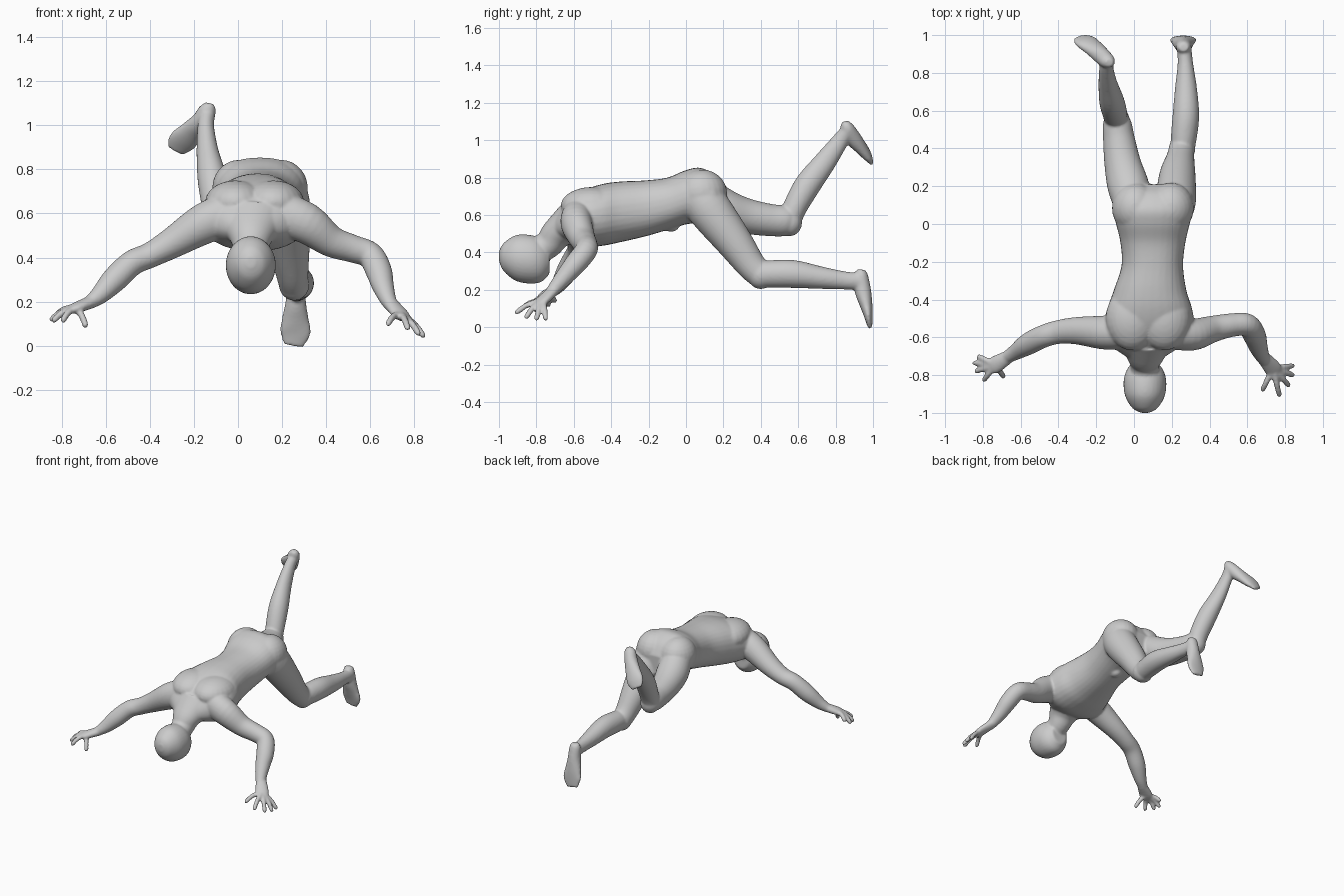
import bpy, bmesh, math
from mathutils import Vector

SIDES = 32
bm = bmesh.new()


def spline(a, b, c, d, t):
    return [0.5 * (2*q + (r-p)*t + (2*p-5*q+4*r-s)*t*t + (3*q-p-3*r+s)*t**3)
            for p, q, r, s in zip(a, b, c, d)]


def loft(pts, ref=(0, 0, 1), steps=5, power=2.0, axis=None):
    """Smooth closed tube through (x, y, z, half_width, half_height) points."""
    path = []
    for i in range(len(pts) - 1):
        quad = (pts[max(i-1, 0)], pts[i], pts[i+1], pts[min(i+2, len(pts)-1)])
        path += [spline(*quad, k / steps) for k in range(steps)]
    path.append(list(pts[-1]))
    ref = Vector(ref)
    rings = []
    for i, p in enumerate(path):
        t = Vector(axis) if axis else (Vector(path[min(i+1, len(path)-1)][:3])
                                       - Vector(path[max(i-1, 0)][:3]))
        side = t.cross(ref).normalized()
        up = side.cross(t).normalized()
        ring = []
        for k in range(SIDES):
            a = 2 * math.pi * k / SIDES
            c, s = math.cos(a), math.sin(a)
            c = math.copysign(abs(c) ** (2/power), c)
            s = math.copysign(abs(s) ** (2/power), s)
            ring.append(bm.verts.new(Vector(p[:3]) + side*c*max(p[3], .003)
                                     + up*s*max(p[4], .003)))
        rings.append(ring)
    for r0, r1 in zip(rings, rings[1:]):
        for k in range(SIDES):
            n = (k + 1) % SIDES
            bm.faces.new((r0[k], r0[n], r1[n], r1[k]))
    bm.faces.new(rings[0][::-1])
    bm.faces.new(rings[-1])


def ball(center, size):
    made = bmesh.ops.create_uvsphere(bm, u_segments=24, v_segments=14, radius=1)
    for v in made["verts"]:
        v.co = Vector(center) + Vector(size) * v.co


def hand(wrist, palm, knuckle, tips):
    loft([(*wrist, .034, .03), (*palm, .046, .024), (*knuckle, .034, .015)])
    base = Vector(palm)
    for tip in tips:
        tip = Vector(tip)
        mid = base.lerp(tip, .6) + Vector((0, 0, .012))
        loft([(*base, .018, .018), (*mid, .0155, .0155),
              (*base.lerp(tip, .95), .0145, .0145),
              (*base.lerp(tip, 1.06), .008, .008)], steps=3)


# Torso, sliced along y
loft([(.06, -.71, .535, .09, .05), (.065, -.64, .565, .19, .105),
      (.075, -.55, .58, .24, .15), (.083, -.45, .60, .225, .165),
      (.085, -.35, .617, .192, .162), (.097, -.22, .635, .163, .15),
      (.10, -.10, .66, .172, .14), (.10, 0, .695, .195, .145),
      (.10, .08, .705, .212, .147), (.10, .16, .685, .205, .12),
      (.10, .21, .655, .14, .07)], power=2.25, axis=(0, 1, 0))
# Buttocks, shoulder blades and groin
for x in (.005, .195):
    ball((x, .085, .715), (.122, .135, .128))
for x in (-.01, .16):
    ball((x, -.50, .65), (.14, .17, .10))
ball((.10, -.08, .545), (.04, .045, .035))

# Head and neck
loft([(.058, -1.0, .38, .02, .025), (.058, -.975, .375, .066, .075),
      (.058, -.91, .37, .105, .122), (.058, -.83, .363, .113, .13),
      (.058, -.77, .357, .095, .113), (.058, -.73, .36, .062, .075)],
     axis=(0, 1, 0))
loft([(.058, -.82, .40, .075, .075), (.058, -.74, .44, .078, .075),
      (.06, -.69, .50, .105, .085), (.065, -.6, .57, .16, .11)])

# Arm on the -x side, reaching out
loft([(-.03, -.57, .60, .09, .10), (-.15, -.575, .555, .09, .093),
      (-.30, -.565, .465, .073, .07), (-.40, -.572, .41, .063, .058),
      (-.48, -.595, .375, .06, .058), (-.56, -.635, .30, .058, .058),
      (-.63, -.68, .228, .042, .042), (-.69, -.715, .185, .03, .025)])
hand((-.66, -.70, .20), (-.735, -.745, .172), (-.765, -.757, .16),
     [(-.825, -.70, .14), (-.848, -.735, .118), (-.838, -.78, .115),
      (-.795, -.828, .115), (-.69, -.808, .09)])

# Arm on the +x side, elbow bent
loft([(.19, -.57, .60, .09, .10), (.31, -.585, .555, .085, .093),
      (.42, -.555, .475, .07, .072), (.52, -.535, .44, .062, .063),
      (.60, -.535, .41, .06, .06), (.638, -.59, .34, .06, .058),
      (.658, -.65, .27, .05, .048), (.685, -.71, .20, .036, .034),
      (.715, -.745, .16, .028, .024)])
hand((.68, -.70, .205), (.735, -.765, .145), (.76, -.795, .12),
     [(.842, -.75, .045), (.842, -.80, .045), (.82, -.855, .055),
      (.77, -.907, .08), (.68, -.88, .10)])

# Leg on the +x side, knee drawn forward, toes down
loft([(.205, .06, .72, .10, .11), (.22, .125, .63, .108, .117),
      (.23, .255, .46, .096, .098), (.245, .345, .335, .075, .08),
      (.252, .395, .285, .068, .074)], ref=(0, 1, .7))
ball((.255, .40, .28), (.07, .072, .076))
loft([(.255, .38, .28, .062, .068), (.265, .47, .285, .069, .074),
      (.275, .58, .284, .07, .074), (.275, .72, .265, .058, .06),
      (.272, .85, .25, .041, .048), (.265, .94, .245, .038, .046)])
loft([(.262, .938, .308, .024, .022), (.262, .937, .28, .039, .035),
      (.262, .945, .20, .046, .044), (.26, .963, .12, .061, .034),
      (.26, .975, .06, .07, .023), (.25, .984, .0, .045, .012)],
     ref=(0, 1, 0))

# Leg on the -x side, shin kicked up
loft([(.005, .08, .71, .10, .11), (-.03, .20, .635, .11, .107),
      (-.06, .32, .595, .097, .095), (-.08, .45, .573, .084, .086),
      (-.09, .54, .568, .074, .08), (-.093, .59, .56, .045, .05)])
ball((-.092, .555, .56), (.068, .066, .073))
loft([(-.095, .55, .55, .06, .06), (-.10, .58, .635, .065, .064),
      (-.118, .65, .76, .066, .07), (-.138, .74, .88, .05, .06),
      (-.146, .82, .99, .038, .046), (-.14, .86, 1.045, .036, .038)],
     ref=(0, 1, -.6))
loft([(-.13, .855, 1.10, .02, .02), (-.138, .86, 1.07, .04, .036),
      (-.165, .885, 1.02, .045, .045), (-.21, .928, .97, .056, .036),
      (-.255, .965, .925, .064, .026), (-.285, .988, .885, .042, .012)],
     ref=(-.1, 1, .3))

# Merge all forms into one continuous skin
bmesh.ops.recalc_face_normals(bm, faces=bm.faces)
mesh = bpy.data.meshes.new("human_figure")
bm.to_mesh(mesh)
bm.free()
body = bpy.data.objects.new("human_figure", mesh)
bpy.context.collection.objects.link(body)
remesh = body.modifiers.new("skin", "REMESH")
remesh.mode = "VOXEL"
remesh.voxel_size = 0.0075
remesh.use_smooth_shade = True
smooth = body.modifiers.new("blend", "SMOOTH")
smooth.factor = 0.5
smooth.iterations = 7
